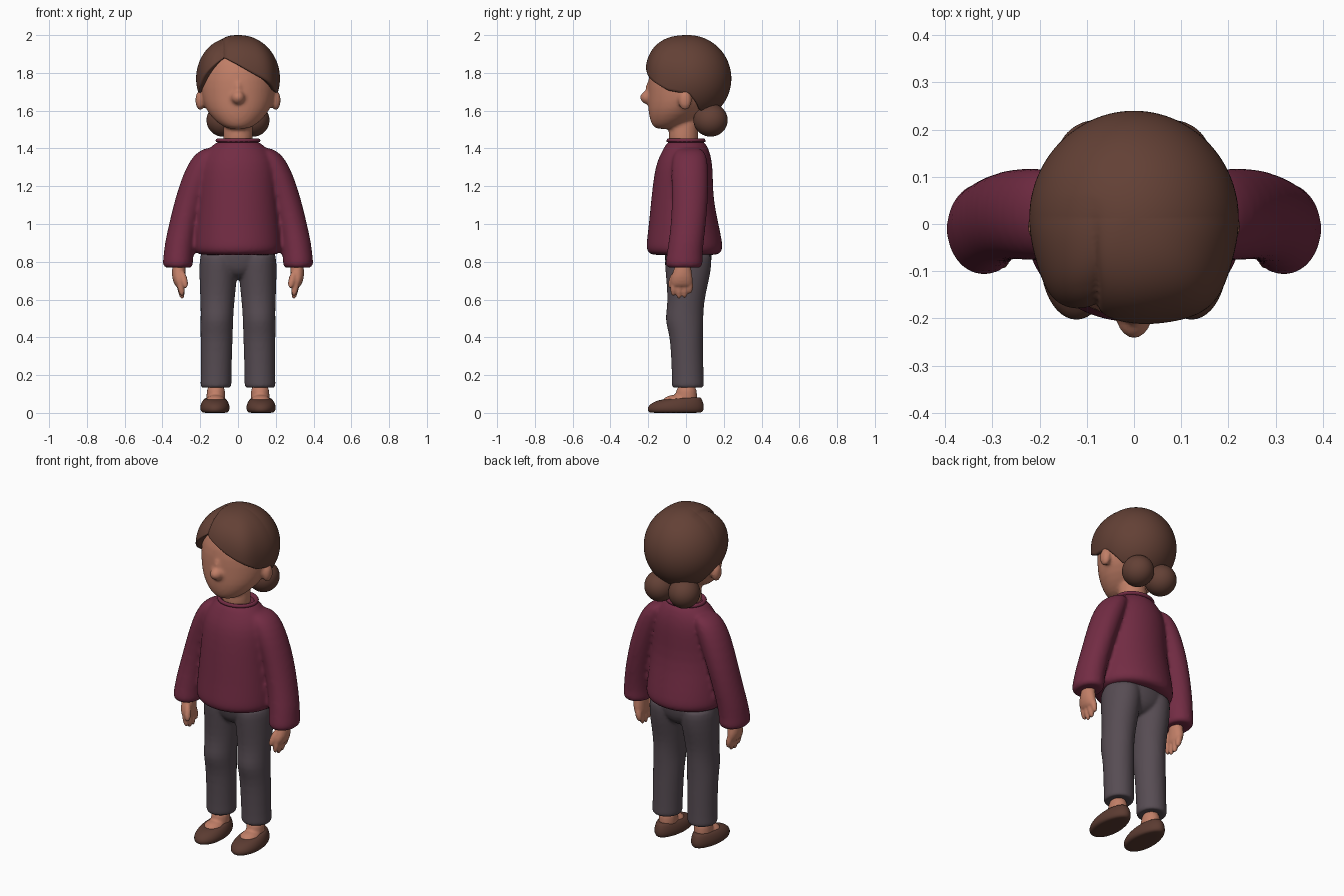
import bpy, bmesh, math
from mathutils import Vector, Matrix

if "Cube" in bpy.data.objects:
    bpy.data.objects.remove(bpy.data.objects["Cube"])


def material(name, rgb):
    m = bpy.data.materials.new(name)
    m.use_nodes = True
    m.diffuse_color = (*rgb, 1)
    m.node_tree.nodes["Principled BSDF"].inputs["Base Color"].default_value = (*rgb, 1)
    return m


HAIR = material("brown_hair", (0.125, 0.052, 0.036))
SKIN = material("warm_skin", (0.53, 0.21, 0.135))
WOOL = material("plum_wool", (0.17, 0.025, 0.057))
CLOTH = material("grey_cloth", (0.095, 0.073, 0.087))
LEATHER = material("brown_leather", (0.105, 0.044, 0.031))


def skin_rings(bm, rings):
    """Bridge equal-length closed rings and cap both ends."""
    loops = [[bm.verts.new(p) for p in ring] for ring in rings]
    n = len(loops[0])
    for a, b in zip(loops, loops[1:]):
        for i in range(n):
            j = (i + 1) % n
            bm.faces.new((a[i], a[j], b[j], b[i]))
    bm.faces.new(loops[0])
    bm.faces.new(loops[-1])


def loft(bm, sections, side=1, n=24):
    """Stack elliptical sections given as (z, cx, cy, rx, ry)."""
    turns = [math.tau * i / n for i in range(n)]
    skin_rings(bm, [[(side * (cx + rx * math.cos(t)), cy + ry * math.sin(t), z) for t in turns]
                    for z, cx, cy, rx, ry in sections])


def ball(bm, centre, radii):
    m = Matrix.Translation(centre) @ Matrix.Diagonal((*radii, 1))
    bmesh.ops.create_uvsphere(bm, u_segments=24, v_segments=16, radius=1, matrix=m)


def finger(bm, a, b, r):
    a, b = Vector(a), Vector(b)
    turn = (b - a).to_track_quat('Z', 'Y').to_matrix().to_4x4()
    m = Matrix.Translation((a + b) / 2) @ turn @ Matrix.Diagonal((r, r, (b - a).length / 2, 1))
    bmesh.ops.create_uvsphere(bm, u_segments=16, v_segments=12, radius=1, matrix=m)


def finish(name, bm, mat, subdivide=True, voxel=0, relax=4):
    bmesh.ops.recalc_face_normals(bm, faces=bm.faces)
    me = bpy.data.meshes.new(name)
    bm.to_mesh(me)
    bm.free()
    me.materials.append(mat)
    me.shade_smooth()
    ob = bpy.data.objects.new(name, me)
    bpy.context.collection.objects.link(ob)
    if subdivide:
        ob.modifiers.new("round", 'SUBSURF').levels = 1
        ob.modifiers["round"].render_levels = 1
    if voxel:
        fuse = ob.modifiers.new("fuse", 'REMESH')
        fuse.mode = 'VOXEL'
        fuse.voxel_size = voxel
        fuse.use_smooth_shade = True
        soft = ob.modifiers.new("soften", 'SMOOTH')
        soft.factor = 0.5
        soft.iterations = relax
    return ob


# Head with nose, ears and neck
bm = bmesh.new()
loft(bm, [(1.502, 0, -.11, .04, .04), (1.515, 0, -.1, .08, .075), (1.55, 0, -.075, .127, .117),
          (1.61, 0, -.04, .176, .163), (1.68, 0, -.01, .198, .192), (1.76, 0, 0, .204, .203),
          (1.85, 0, 0, .184, .187), (1.93, 0, 0, .13, .13)])
loft(bm, [(1.38, 0, -.01, .08, .08), (1.46, 0, -.015, .078, .078), (1.6, 0, -.01, .08, .08)])
ball(bm, (0, -.203, 1.67), (.036, .04, .036))
ball(bm, (0, -.19, 1.71), (.02, .025, .05))
for s in (1, -1):
    ball(bm, (s * .2, -.005, 1.655), (.026, .036, .053))
finish("head", bm, SKIN, voxel=.01)

# Swept hair with a side parting
HAIRLINE = [(-180, 1.56), (-140, 1.57), (-112, 1.61), (-92, 1.69), (-75, 1.70), (-60, 1.74),
            (-37, 1.835), (-24, 1.89), (0, 1.845), (35, 1.77), (62, 1.71), (92, 1.69),
            (112, 1.61), (140, 1.57), (180, 1.56)]
PART_X, MID_Z, RISE = -.085, 1.77, .23


def hairline(az):
    for (a, za), (b, zb) in zip(HAIRLINE, HAIRLINE[1:]):
        if a <= az <= b:
            return za + (zb - za) * (az - a) / (b - a)


def hair_point(az, t):
    rad = math.radians(az)
    front = max(0, math.cos(rad))
    power = 2 / (2 + .5 * front)
    c = (hairline(az) - MID_Z) / RISE
    end = math.acos(math.copysign(abs(c) ** (1 / power), c))
    phi = .02 + (end - .02) * t
    r = math.sin(phi) ** power
    c = math.cos(phi)
    z = MID_Z + RISE * math.copysign(abs(c) ** power, c)
    r *= 1 + .09 * r * math.exp(-((abs(az) - 42) / 20) ** 2)
    x, y = .222 * r * math.sin(rad), .012 - .228 * r * math.cos(rad)
    d = x - PART_X
    fade = min(1, max(0, (.06 - y) / .2))
    k = 1 - .09 * fade * math.exp(-d / .012 if d > 0 else d / .045)
    return Vector((x * k, y * k, MID_Z + (z - MID_Z) * k))


bm = bmesh.new()
azimuths = [-180 + 360 * i / 160 for i in range(160)]
rings = [[hair_point(a, t / 40) for a in azimuths] for t in range(41)]
for scale, lift in ((.96, -.004), (.9, 0), (.6, .03)):
    rings.append([(p.x * scale, p.y * scale, p.z + lift) for p in rings[40]])
skin_rings(bm, rings)
finish("hair", bm, HAIR, subdivide=False)

# Twin low buns
for s, side in ((1, "left"), (-1, "right")):
    bm = bmesh.new()
    ball(bm, (s * .08, .13, 1.55), (.088, .092, .088))
    finish(side + "_bun", bm, HAIR)

# Sweater: body and sleeves fused
bm = bmesh.new()
loft(bm, [(.838, 0, -.008, .15, .13), (.834, 0, -.008, .21, .18), (.86, 0, -.008, .234, .205),
          (.9, 0, -.008, .233, .203), (1, 0, -.012, .224, .186), (1.13, 0, -.02, .208, .166),
          (1.25, 0, -.014, .203, .158), (1.33, 0, -.008, .195, .148), (1.39, 0, 0, .165, .125),
          (1.43, 0, 0, .12, .103), (1.44, 0, 0, .1, .09)])
for s in (1, -1):
    loft(bm, [(1.405, .13, .02, .03, .05), (1.385, .15, .02, .062, .08), (1.34, .175, .02, .078, .095),
              (1.26, .21, .02, .083, .1), (1.13, .255, .022, .08, .096), (.99, .29, .012, .078, .093),
              (.9, .308, 0, .08, .094), (.83, .316, -.008, .079, .096), (.8, .318, -.01, .081, .1),
              (.778, .318, -.01, .079, .098), (.766, .317, -.01, .066, .084), (.77, .316, -.01, .04, .05)],
         side=s)
finish("sweater", bm, WOOL, voxel=.011, relax=5)

# Rolled collar
bm = bmesh.new()
tube = [(1.425, .122), (1.445, .122), (1.456, .11), (1.45, .096), (1.42, .092)]
loft(bm, [(z, 0, 0, r, r * .87) for z, r in tube])
finish("collar", bm, WOOL)

# Trousers: hips and legs fused
bm = bmesh.new()
loft(bm, [(.705, 0, .01, .03, .05), (.735, 0, .01, .1, .1), (.78, 0, .012, .185, .12),
          (.83, 0, .012, .203, .128), (.9, 0, .01, .2, .125)])
for s in (1, -1):
    loft(bm, [(.138, .117, .01, .05, .05), (.13, .117, .01, .076, .08), (.143, .117, .01, .084, .087),
              (.17, .116, .01, .081, .084), (.34, .114, .005, .084, .086), (.42, .113, 0, .086, .09),
              (.49, .112, -.01, .087, .102), (.55, .11, -.004, .088, .098), (.62, .108, .002, .093, .1),
              (.72, .105, .01, .1, .117), (.8, .102, .012, .103, .126), (.86, .1, .012, .1, .125)], side=s)
finish("trousers", bm, CLOTH, voxel=.009)

for s, side in ((1, "left"), (-1, "right")):
    # Hand: palm, four fingers and thumb
    bm = bmesh.new()
    loft(bm, [(.8, .312, -.015, .034, .04), (.76, .313, -.018, .036, .045), (.72, .315, -.022, .036, .058),
              (.68, .308, -.024, .03, .06), (.665, .306, -.024, .02, .05)], side=s)
    for y, tip in ((-.068, .618), (-.038, .602), (-.008, .606), (.02, .63)):
        finger(bm, (s * .312, y * .9, .72), (s * .294, y, tip), .019)
    finger(bm, (s * .3, -.05, .755), (s * .275, -.088, .66), .02)
    finish(side + "_hand", bm, SKIN, voxel=.007, relax=2)

    # Ankle and instep
    bm = bmesh.new()
    loft(bm, [(.03, .118, 0, .05, .06), (.08, .117, 0, .05, .06), (.16, .117, .005, .05, .052)], side=s)
    ball(bm, (s * .12, -.055, .06), (.055, .07, .036))
    finish(side + "_foot", bm, SKIN, voxel=.008, relax=3)

    # Slip-on shoe, tapering toward the heel and lower at the toe
    bm = bmesh.new()
    loft(bm, [(0, 0, -.055, .06, .125), (.002, 0, -.055, .076, .142), (.018, 0, -.055, .086, .152),
              (.042, 0, -.053, .084, .148), (.062, 0, -.045, .074, .132), (.076, 0, -.03, .06, .108),
              (.074, 0, -.015, .045, .075)])
    for v in bm.verts:
        toe = max(0, min(1, (.05 - v.co.y) / .25))
        v.co.x = s * .122 + v.co.x * (.86 + .14 * toe)
        v.co.z *= 1.1 - .22 * toe
    finish(side + "_shoe", bm, LEATHER)
